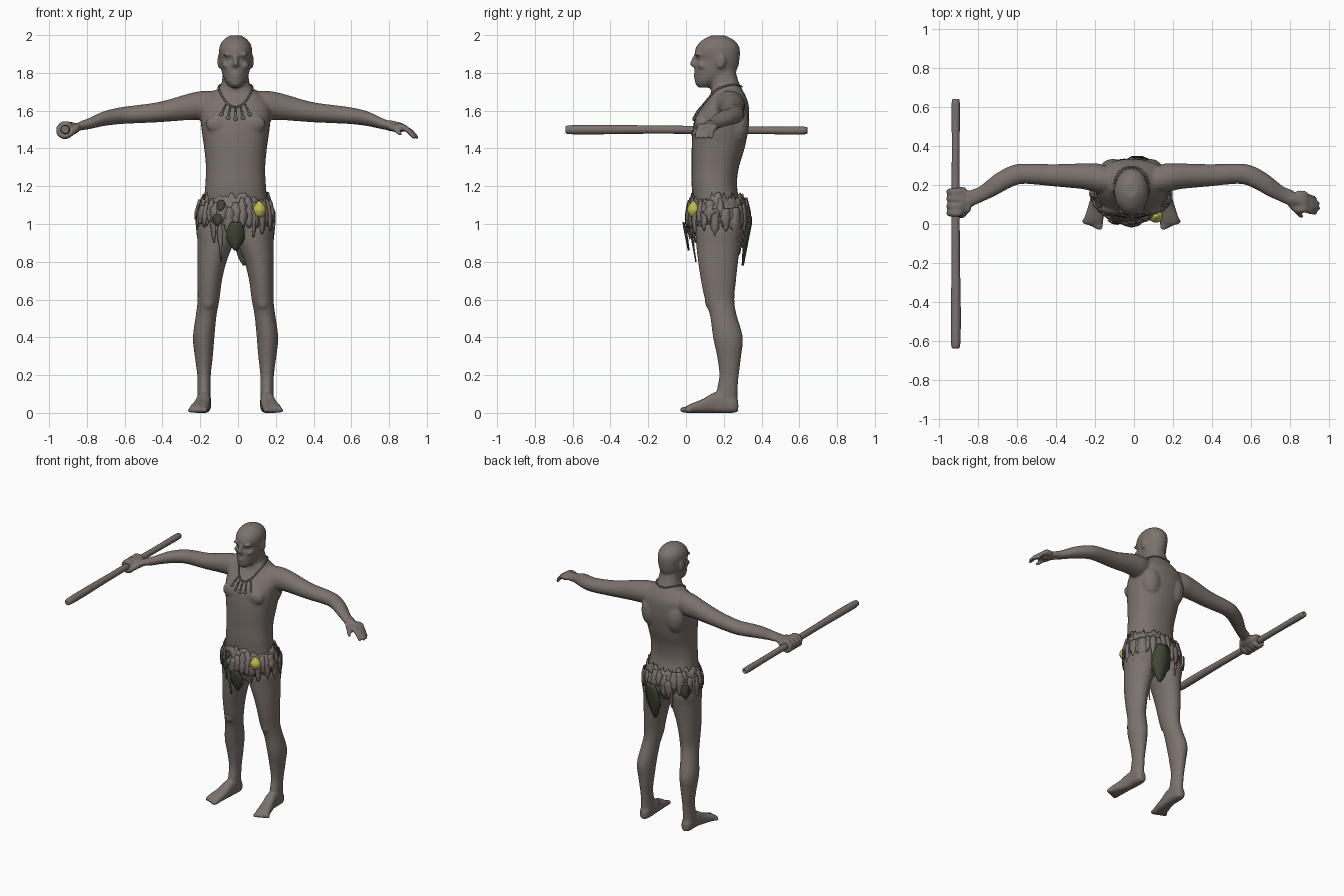
import bpy, bmesh, math, random
from mathutils import Vector, Matrix

random.seed(4)
cube = bpy.data.objects.get("Cube")
if cube:
    bpy.data.objects.remove(cube)
CX = -0.013


def material(name, rgb):
    m = bpy.data.materials.new(name)
    m.use_nodes = True
    m.diffuse_color = (*rgb, 1)
    node = next(n for n in m.node_tree.nodes if n.type == 'BSDF_PRINCIPLED')
    node.inputs["Base Color"].default_value = (*rgb, 1)
    return m


SKIN = material("grey brown", (0.2, 0.168, 0.153))
LEAF = material("dark green", (0.052, 0.062, 0.035))
FRUIT = material("fruit yellow", (0.52, 0.48, 0.08))


def finish(name, bm, mat, smooth=True):
    bmesh.ops.recalc_face_normals(bm, faces=bm.faces)
    mesh = bpy.data.meshes.new(name)
    bm.to_mesh(mesh)
    bm.free()
    mesh.materials.append(mat)
    mesh.polygons.foreach_set("use_smooth", [smooth] * len(mesh.polygons))
    ob = bpy.data.objects.new(name, mesh)
    bpy.context.collection.objects.link(ob)
    return ob


def dense(rows, n=4):
    """Smooth interpolation between the given cross-sections."""
    out = []
    for i in range(len(rows) - 1):
        quad = [rows[max(i - 1, 0)], rows[i], rows[i + 1], rows[min(i + 2, len(rows) - 1)]]
        for k in range(n):
            t = k / n
            out.append([b + t / 2 * (c - a + t * (2 * a - 5 * b + 4 * c - d + t * (3 * (b - c) + d - a)))
                        for a, b, c, d in zip(*quad)])
    return out + [rows[-1]]


def loft(bm, axis, rows, side=1, power=2.0, seg=28):
    """Rows: position on the axis, two centre values, two radii."""
    rings = []
    for t, a, b, ra, rb in dense(rows):
        ring = []
        for k in range(seg):
            c, s = math.cos(k * math.tau / seg), math.sin(k * math.tau / seg)
            u = a + ra * math.copysign(abs(c) ** (2 / power), c)
            v = b + rb * math.copysign(abs(s) ** (2 / power), s)
            x, y, z = {'x': (t, u, v), 'y': (u, t, v), 'z': (u, v, t)}[axis]
            ring.append(bm.verts.new((side * x, y, z)))
        rings.append(ring)
    for lo, hi in zip(rings, rings[1:]):
        for k in range(seg):
            bm.faces.new((lo[k], lo[k - 1], hi[k - 1], hi[k]))
    bm.faces.new(rings[0])
    bm.faces.new(rings[-1])


def ball(bm, pos, size, seg=16):
    bmesh.ops.create_uvsphere(bm, u_segments=seg, v_segments=seg // 2, radius=1,
                              matrix=Matrix.Translation(pos) @ Matrix.Diagonal((*size, 1)))


def limb(bm, points, r1, r2):
    """Round-jointed chain of tapering segments."""
    pts = [Vector(p) for p in points]
    rad = [r1 + (r2 - r1) * i / (len(pts) - 1) for i in range(len(pts))]
    for p, r in zip(pts, rad):
        ball(bm, p, (r, r, r), 12)
    for p, q, a, b in zip(pts, pts[1:], rad, rad[1:]):
        rot = (q - p).to_track_quat('Z', 'Y').to_matrix().to_4x4()
        bmesh.ops.create_cone(bm, cap_ends=True, segments=12, radius1=a, radius2=b,
                              depth=(q - p).length, matrix=Matrix.Translation((p + q) / 2) @ rot)


# Torso, neck and head
bm = bmesh.new()
loft(bm, 'z', [(.9, 0, .17, .08, .08), (1, 0, .18, .185, .125), (1.1, 0, .165, .172, .125),
               (1.2, 0, .15, .161, .12), (1.3, 0, .155, .157, .125), (1.4, 0, .17, .166, .14),
               (1.5, 0, .183, .18, .147), (1.57, 0, .193, .186, .142), (1.64, 0, .215, .18, .115),
               (1.69, 0, .22, .13, .09), (1.73, 0, .21, .082, .078), (1.78, 0, .195, .069, .075),
               (1.84, 0, .185, .066, .07)], power=2.3, seg=36)
loft(bm, 'z', [(1.722, 0, .095, .024, .03), (1.75, 0, .113, .05, .065), (1.79, 0, .148, .069, .102),
               (1.835, 0, .162, .079, .115), (1.872, 0, .17, .084, .113), (1.9, 0, .166, .087, .12),
               (1.94, 0, .168, .085, .113), (1.975, 0, .17, .064, .082), (1.998, 0, .17, .03, .036)], seg=36)
limb(bm, [(0, .052, 1.89), (0, .034, 1.848)], .012, .015)           # nose
ball(bm, (0, .055, 1.79), (.028, .015, .008))                       # upper lip
ball(bm, (0, .056, 1.777), (.024, .015, .009))                      # lower lip
ball(bm, (0, .068, 1.745), (.028, .02, .018))                       # chin

for s in (1, -1):
    # Face and chest relief
    ball(bm, (s * .036, .063, 1.897), (.034, .016, .009))
    ball(bm, (s * .033, .072, 1.873), (.015, .012, .009))
    ball(bm, (s * .048, .085, 1.84), (.025, .025, .018))
    ball(bm, (s * .013, .048, 1.842), (.01, .013, .009))
    ball(bm, (s * .086, .185, 1.862), (.011, .025, .04))
    ball(bm, (s * .08, .078, 1.53), (.08, .035, .055))
    ball(bm, (s * .095, .275, 1.53), (.07, .06, .11))
    # Arm
    loft(bm, 'x', [(.08, .22, 1.635, .06, .07), (.17, .235, 1.628, .075, .077), (.25, .245, 1.62, .066, .07),
                   (.4, .25, 1.593, .057, .054), (.55, .258, 1.579, .052, .047), (.62, .243, 1.572, .056, .044),
                   (.7, .2, 1.557, .056, .039), (.78, .15, 1.53, .043, .029), (.83, .13, 1.518, .045, .023)], s)
    # Leg
    loft(bm, 'z', [(1.06, .09, .17, .08, .115), (.98, .11, .175, .093, .125), (.9, .107, .172, .095, .119),
                   (.8, .125, .17, .077, .106), (.7, .137, .172, .065, .093), (.6, .143, .178, .058, .078),
                   (.52, .155, .197, .055, .071), (.4, .169, .222, .057, .079), (.3, .168, .228, .048, .064),
                   (.2, .167, .228, .036, .052), (.12, .166, .218, .035, .055), (.03, .167, .215, .036, .058)], s)
    ball(bm, (s * .145, .13, .59), (.035, .03, .045))
    # Foot and toes
    loft(bm, 'y', [(.277, .166, .035, .018, .028), (.25, .166, .045, .035, .045), (.16, .168, .055, .037, .055),
                   (.09, .18, .037, .043, .037), (.03, .192, .025, .05, .025), (0, .197, .018, .048, .018)],
         s, 2.8)
    for i in range(5):
        r = .016 - .001 * i
        x = .16 + i * .02
        limb(bm, [(s * x, .02, r), (s * (x + .003), -.018 + .008 * i, r)], r, r)

# Open left hand
limb(bm, [(.82, .13, 1.52), (.87, .115, 1.51)], .03, .028)
for i in range(4):
    y = .075 + .026 * i
    reach = (.945, .962, .958, .942)[i]
    ball(bm, (.87, y, 1.513), (.04, .02, .02))
    limb(bm, [(.885, y, 1.512), ((.885 + reach) / 2, y - .012, 1.495), (reach, y - .02, 1.458)], .015, .011)
limb(bm, [(.82, .1, 1.515), (.85, .065, 1.5), (.872, .04, 1.478)], .019, .012)

# Right fist curled around the staff
ball(bm, (-.875, .12, 1.505), (.05, .075, .035))
for i in range(4):
    y = .055 + .037 * i
    arc = [math.radians(a) for a in (60, 110, 160, 210, 260, 310)]
    limb(bm, [(-.902 + .034 * math.cos(a), y, 1.495 + .034 * math.sin(a)) for a in arc], .02, .015)
limb(bm, [(-.84, .08, 1.51), (-.868, .045, 1.485), (-.9, .04, 1.465)], .02, .014)

# Merge the body parts into one soft skin
bmesh.ops.translate(bm, vec=(CX, 0, 0), verts=bm.verts)
body = finish("body", bm, SKIN)
remesh = body.modifiers.new("merge", 'REMESH')
remesh.mode = 'VOXEL'
remesh.voxel_size = .0085
soft = body.modifiers.new("soften", 'SMOOTH')
soft.factor, soft.iterations = .5, 5
graph = bpy.context.evaluated_depsgraph_get()
merged = bpy.data.meshes.new_from_object(body.evaluated_get(graph))
body.modifiers.clear()
body.data = merged
merged.materials.clear()
merged.materials.append(SKIN)
merged.polygons.foreach_set("use_smooth", [True] * len(merged.polygons))

# Staff
bm = bmesh.new()
loft(bm, 'y', [(-.637, -.915, 1.499, .008, .008), (-.62, -.915, 1.499, .023, .023), (-.45, -.914, 1.5, .025, .025),
               (-.2, -.915, 1.5, .022, .022), (.1, -.916, 1.498, .021, .021), (.4, -.915, 1.496, .02, .02),
               (.62, -.915, 1.495, .021, .021), (.638, -.915, 1.495, .008, .008)], seg=16)
finish("staff", bm, SKIN)


# Skirt surface: angle 0 is the front, positive toward the left
def skirt_point(a, z, out=0.0):
    k = min(1, max(0, (1.16 - z) / .1))
    drop = max(0, 1 - z) * .2
    return (CX + (.168 + .03 * k - drop / 2 + out) * math.sin(a),
            .168 - (.132 + .025 * k - drop + out) * math.cos(a), z)


def flap(bm, a, top, bottom, half, out, rough=0.0):
    rows, n = [], 7
    for i in range(n + 1):
        t = i / n
        w = half * math.sin(math.pi * (.15 + .82 * t)) ** .8 * (1 + rough * random.uniform(-1, 1)) / .18
        z = top + (bottom - top) * t
        rows.append([bm.verts.new(skirt_point(a + k * w, z, out + (.005 if k == 0 else 0))) for k in (-1, 0, 1)])
    for p, q in zip(rows, rows[1:]):
        for k in (0, 1):
            bm.faces.new((p[k], p[k + 1], q[k + 1], q[k]))


def thicken(ob, depth):
    mod = ob.modifiers.new("thickness", 'SOLIDIFY')
    mod.thickness, mod.offset = depth, 0


# Ragged waistband
bm = bmesh.new()
cols, steps = 80, 5
grid = []
for c in range(cols):
    top, low = random.uniform(1.12, 1.17), random.uniform(.97, 1.05)
    grid.append([bm.verts.new(skirt_point(c * math.tau / cols, top + (low - top) * r / steps,
                                          random.uniform(-.006, .006))) for r in range(steps + 1)])
for c in range(cols):
    for r in range(steps):
        bm.faces.new((grid[c - 1][r], grid[c][r], grid[c][r + 1], grid[c - 1][r + 1]))
thicken(finish("waistband", bm, SKIN), .008)

# Hanging rags and thin strands
bm = bmesh.new()
for i in range(34):
    top = random.uniform(1.08, 1.15)
    flap(bm, i * math.tau / 34, top, top - random.uniform(.09, .17), random.uniform(.018, .034),
         random.uniform(.004, .014), .45)
for a, low in ((-.42, .8), (-.62, .9), (-.2, .92), (.5, .93), (2.6, .84), (3.1, .86), (-2.7, .88), (2.3, .92)):
    flap(bm, a, 1.06, low, .011, .006, .4)
thicken(finish("skirt_rags", bm, SKIN), .005)

# Green leaves
bm = bmesh.new()
for a, top, low, half in ((0, 1.01, .86, .04), (-.38, 1.125, 1.07, .02), (-.45, 1.05, .99, .024),
                          (math.pi - .25, 1.04, .78, .058), (.93 - math.pi, 1.06, .96, .03)):
    flap(bm, a, top, low, half, .022, .12)
thicken(finish("skirt_leaves", bm, LEAF), .005)

# Fruit tucked in the belt
bm = bmesh.new()
loft(bm, 'z', [(1.035, .113, .04, .008, .008), (1.045, .113, .04, .024, .023), (1.07, .113, .04, .035, .033),
               (1.09, .113, .04, .031, .03), (1.11, .113, .04, .016, .016), (1.123, .113, .04, .004, .004)], seg=20)
finish("fruit", bm, FRUIT)


# Necklace resting on the skin
def on_skin(p, lift=.004):
    hit, pos, normal, _ = body.closest_point_on_mesh(Vector(p))
    return pos + normal * lift if hit else Vector(p)


bm = bmesh.new()
loop = []
for i in range(41):
    a = i * math.tau / 40
    loop.append(on_skin((CX + .085 * math.sin(a), .19 - .11 * math.cos(a),
                         1.675 - .055 * math.cos(a) + .045 * math.sin(a) ** 2)))
limb(bm, loop, .005, .005)
for i in range(-2, 3):
    start, end = CX + .027 * i, CX + .037 * i
    rise = .012 * i * i / 2
    drop = [on_skin((start + (end - start) * t, .07, 1.622 + rise - .075 * t), .006) for t in (0, .5, 1)]
    limb(bm, drop, .004, .006)
    ball(bm, drop[-1], (.011, .007, .011), 12)
finish("necklace", bm, SKIN)
